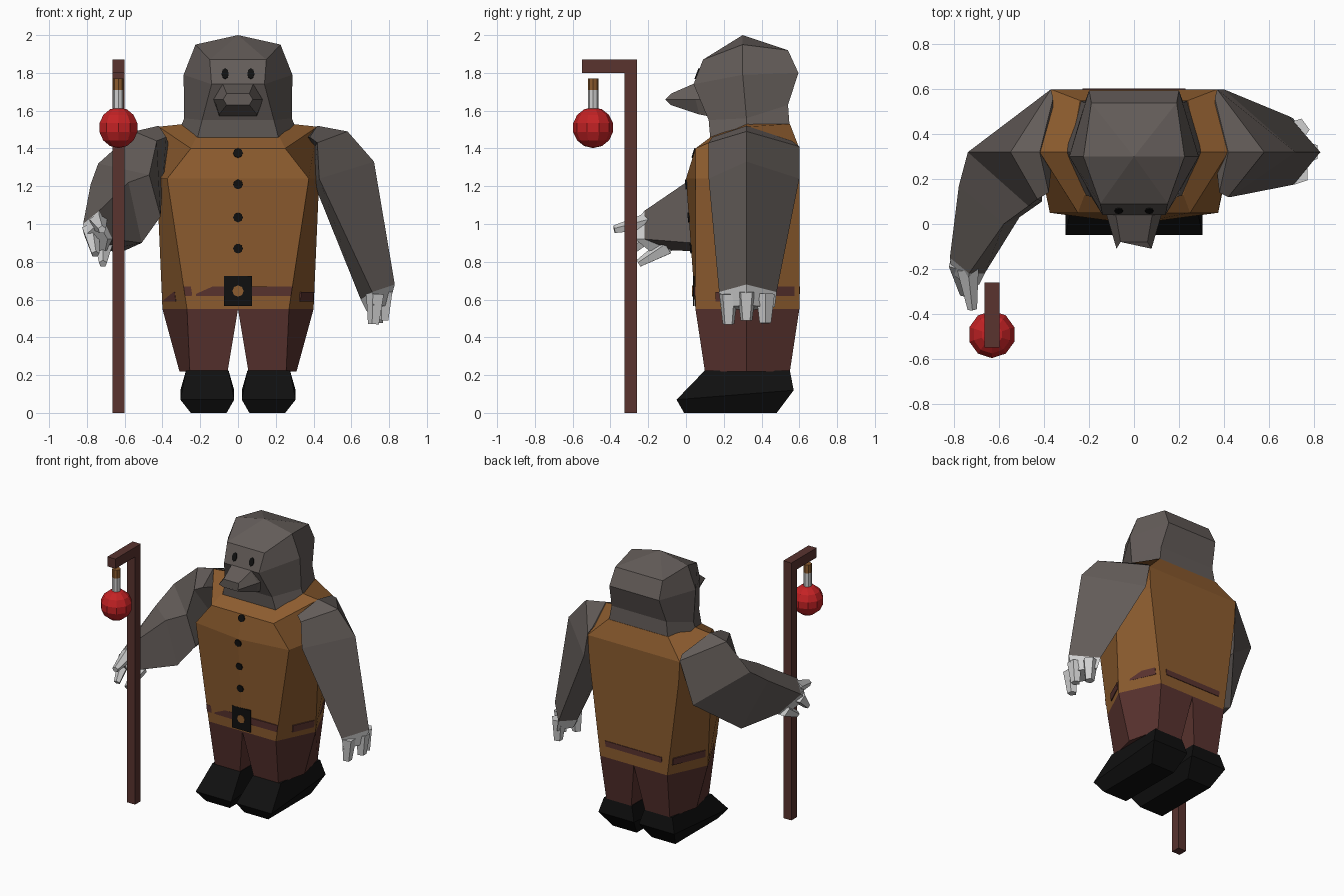
import bpy, bmesh, math
from mathutils import Vector


def material(name, rgb):
    m = bpy.data.materials.new(name)
    m.diffuse_color = (*rgb, 1)
    return m


GREY = material("grey fur", (0.125, 0.107, 0.099))
TAN = material("tan cloth", (0.265, 0.107, 0.028))
MAROON = material("dark red brown", (0.100, 0.033, 0.028))
BLACK = material("black", (0.005, 0.005, 0.005))
WHITE = material("pale claw", (0.62, 0.62, 0.62))
RED = material("red", (0.55, 0.016, 0.018))


def finish(name, bm, mat):
    bmesh.ops.recalc_face_normals(bm, faces=bm.faces)
    me = bpy.data.meshes.new(name)
    bm.to_mesh(me)
    bm.free()
    me.materials.append(mat)
    ob = bpy.data.objects.new(name, me)
    bpy.context.collection.objects.link(ob)
    return ob


def loft(name, rings, mat, tip=None):
    """Skin closed rings of points, capped flat or with a tip point."""
    bm = bmesh.new()
    vs = [[bm.verts.new(p) for p in r] for r in rings]
    n = len(rings[0])
    for a, b in zip(vs, vs[1:]):
        for i in range(n):
            j = (i + 1) % n
            bm.faces.new((a[i], a[j], b[j], b[i]))
    bm.faces.new(vs[0])
    if tip:
        t = bm.verts.new(tip)
        for i in range(n):
            bm.faces.new((vs[-1][i], vs[-1][(i + 1) % n], t))
    else:
        bm.faces.new(vs[-1])
    return finish(name, bm, mat)


def mirror_ring(half):
    """Right-hand half ring to full ring; points on x = 0 are not doubled."""
    return half + [(-x, y, z) for x, y, z in reversed(half) if x]


def rod(name, a, b, r1, r2, mat, sides=8):
    a, b = Vector(a), Vector(b)
    bm = bmesh.new()
    bmesh.ops.create_cone(bm, cap_ends=True, segments=sides, radius1=r1, radius2=r2, depth=(b - a).length)
    ob = finish(name, bm, mat)
    ob.rotation_mode = 'QUATERNION'
    ob.rotation_quaternion = (b - a).to_track_quat('Z', 'Y')
    ob.location = (a + b) / 2
    return ob


def box(name, lo, hi, mat):
    ring = lambda z: [(lo[0], lo[1], z), (hi[0], lo[1], z), (hi[0], hi[1], z), (lo[0], hi[1], z)]
    return loft(name, [ring(lo[2]), ring(hi[2])], mat)


# Coat
coat = [mirror_ring(h) for h in (
    [(0, .05, .55), (.27, .05, .55), (.40, .32, .55), (.27, .60, .55)],
    [(0, 0, 1.24), (.375, .05, 1.24), (.43, .32, 1.24), (.36, .60, 1.24)],
    [(0, .05, 1.40), (.25, .05, 1.40), (.42, .32, 1.515), (.37, .60, 1.40)],
    [(0, .13, 1.46), (.22, .13, 1.46), (.28, .32, 1.53), (.24, .55, 1.53)])]
loft("coat", coat, TAN)


# Belt dashes laid on the coat's lower panels
def strip(name, i, t0, t1, z0, z1):
    def at(t, z):
        j, s = (i + 1) % 7, (z - .55) / .69
        low = Vector(coat[0][i]).lerp(Vector(coat[0][j]), t)
        return low.lerp(Vector(coat[1][i]).lerp(Vector(coat[1][j]), t), s)
    q = [at(t0, z0), at(t1, z0), at(t1, z1), at(t0, z1)]
    n = (q[1] - q[0]).cross(q[3] - q[0]).normalized() * .004
    loft(name, [[p - n for p in q], [p + n for p in q]], MAROON)


for i, t0, t1, z0, z1 in ((0, 0, 1, .62, .67), (6, 0, 1, .62, .67), (1, .4, .95, .59, .64), (5, .05, .6, .59, .64),
                          (2, .08, .9, .62, .67), (4, .1, .92, .62, .67), (3, .1, .9, .63, .67)):
    strip("belt_strip", i, t0, t1, z0, z1)

# Buckle and buttons
box("buckle", (-.075, .036, .565), (.075, .045, .725), BLACK)
rod("buckle_hole", (0, .037, .645), (0, .033, .645), .03, .03, TAN)
for z, y, up in ((1.375, .042, .3), (1.21, .002, -.07), (1.035, .015, -.07), (.87, .027, -.07)):
    p, d = Vector((0, y, z)), Vector((0, -1, up)).normalized()
    rod("button", p - d * .003, p + d * .006, .026, .026, BLACK)

# Trouser legs and boots
for s, side in ((1, "right"), (-1, "left")):
    loft(side + "_trouser_leg", [
        [(s * x, y, .55) for x, y in ((0, .05), (.27, .05), (.40, .32), (.27, .60), (0, .60))],
        [(s * x, y, .22) for x, y in ((.055, .10), (.255, .10), (.31, .32), (.255, .55), (.055, .55))]], MAROON)
    loft(side + "_boot", [[(s * x, y, z) for x, y, z in r] for r in (
        [(.06, -.01, 0), (.25, -.01, 0), (.25, .48, 0), (.06, .48, 0)],
        [(.02, -.05, .07), (.305, -.05, .07), (.305, .57, .12), (.02, .57, .12)],
        [(.05, .10, .225), (.275, .10, .225), (.275, .55, .225), (.05, .55, .225)])], BLACK)

# Head and snout
loft("head", [mirror_ring(h) for h in (
    [(.22, .13, 1.435), (.305, .32, 1.51), (.24, .55, 1.50)],
    [(.19, .12, 1.55), (.285, .32, 1.56), (.22, .54, 1.63)],
    [(.14, .04, 1.74), (.288, .30, 1.79), (.20, .595, 1.80)],
    [(.15, .09, 1.87), (.225, .30, 1.95), (.19, .54, 1.92)])], GREY, tip=(0, .30, 2.0))
loft("snout", [mirror_ring(h) for h in (
    [(.08, .07, 1.75), (.135, .10, 1.66), (.10, .12, 1.57)],
    [(.08, .035, 1.74), (.125, .05, 1.66), (.10, .07, 1.58)],
    [(.06, -.08, 1.69), (.078, -.11, 1.66), (.06, -.08, 1.63)])], GREY)
for s in (1, -1):
    c, d = Vector((s * .068, .061, 1.795)), Vector((0, -.93, .36))
    eye = rod("eye", c - d * .003, c + d * .006, .025, .025, BLACK)
    eye.scale = (.75, 1.2, 1)

# Hanging arm: rings run outer, front, inner, back
wrist = [(.83, .32, .68), (.71, .175, .64), (.65, .32, .60), (.69, .48, .64)]
loft("hanging_arm", [
    [(.42, .32, 1.52), (.38, .14, 1.46), (.36, .32, 1.46), (.36, .56, 1.44)],
    [(.58, .32, 1.49), (.42, .12, 1.43), (.40, .32, 1.40), (.37, .60, 1.41)],
    [(.72, .32, 1.33), (.43, .12, 1.24), (.40, .32, 1.22), (.40, .60, 1.24)], wrist], GREY)
loft("hanging_palm", [wrist, [(.80, .32, .57), (.72, .185, .56), (.68, .32, .54), (.71, .47, .56)]], WHITE)
for a, b in (((.73, .225, .63), (.72, .225, .47)), ((.775, .32, .64), (.77, .32, .49)), ((.73, .42, .63), (.735, .42, .475))):
    rod("hanging_finger", a, b, .052, .032, WHITE, 5)

# Reaching arm, bent forward at the elbow
wrist = [(-.82, -.15, 1.0), (-.735, -.22, 1.07), (-.665, -.22, .92), (-.70, -.07, .86)]
loft("reaching_arm", [
    [(-.42, .32, 1.52), (-.38, .14, 1.46), (-.36, .32, 1.40), (-.36, .56, 1.44)],
    [(-.55, .32, 1.49), (-.43, .11, 1.44), (-.40, .28, 1.20), (-.37, .60, 1.41)],
    [(-.74, .32, 1.32), (-.47, .08, 1.26), (-.41, .10, 1.04), (-.42, .52, 1.07)],
    [(-.78, .17, 1.21), (-.58, .00, 1.22), (-.51, .03, .90), (-.62, .25, .85)], wrist], GREY)
loft("reaching_palm", [wrist, [(-.81, -.22, .94), (-.74, -.28, 1.0), (-.69, -.27, .92), (-.71, -.16, .83)]], WHITE)
for a, b in (((-.74, -.20, 1.01), (-.72, -.38, .97)), ((-.78, -.17, .97), (-.755, -.31, .84)), ((-.71, -.10, .88), (-.715, -.25, .79))):
    rod("reaching_finger", a, b, .05, .022, WHITE, 5)

# Staff with a hanging red lamp
box("staff", (-.665, -.325, 0), (-.60, -.26, 1.87), MAROON)
box("staff_hook", (-.665, -.55, 1.80), (-.60, -.325, 1.87), MAROON)
bm = bmesh.new()
bmesh.ops.create_uvsphere(bm, u_segments=10, v_segments=7, radius=.108)
finish("lamp_ball", bm, RED).location = (-.633, -.492, 1.51)
rod("lamp_neck", (-.633, -.492, 1.60), (-.633, -.492, 1.71), .028, .028, WHITE)
rod("lamp_cap", (-.633, -.492, 1.71), (-.633, -.492, 1.77), .028, .028, TAN)
